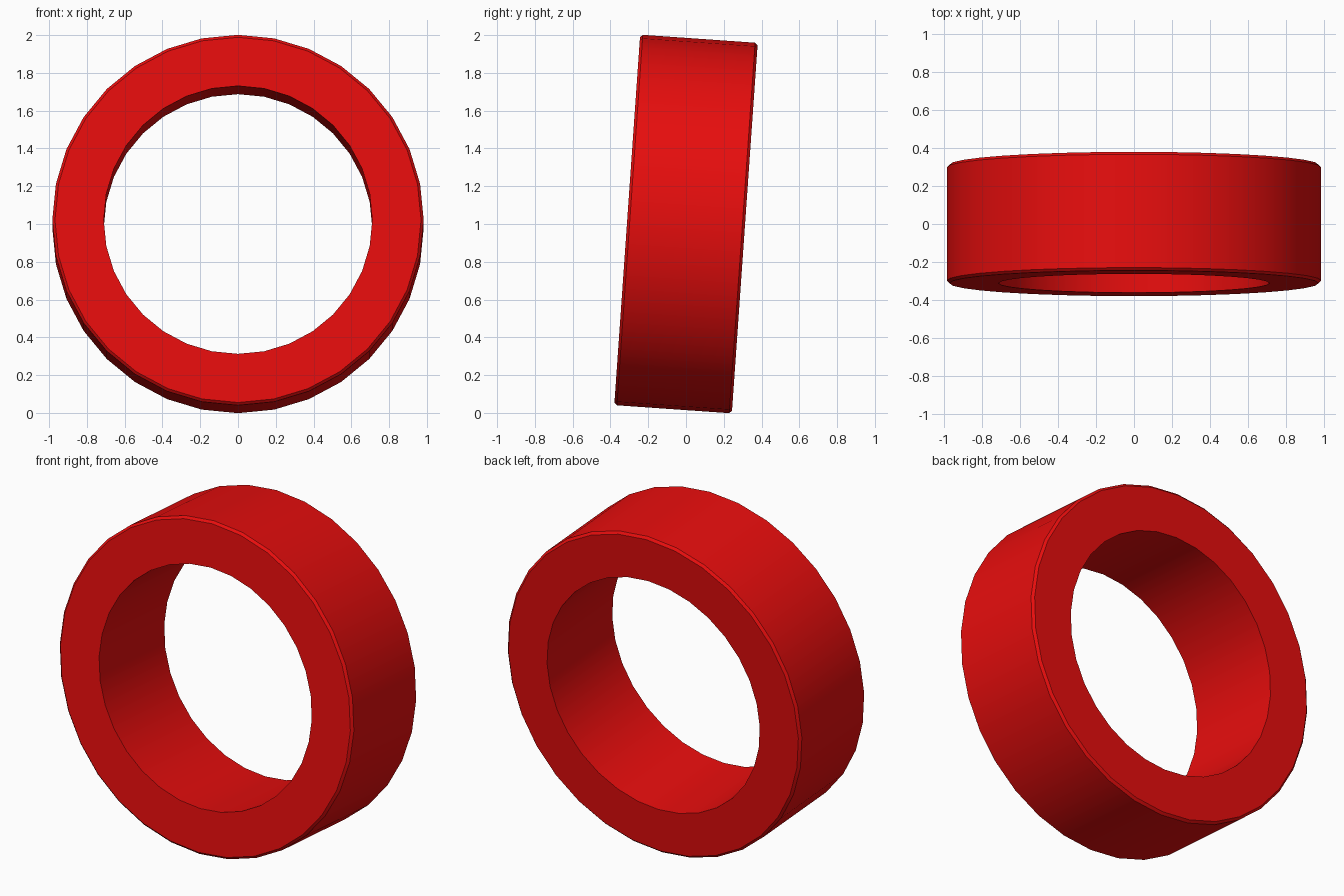
import bpy, math
from mathutils import Matrix

if "Cube" in bpy.data.objects:
    bpy.data.objects.remove(bpy.data.objects["Cube"])

SEG, R_OUT, R_IN, HALF, BEV = 32, 0.983, 0.711, 0.312, 0.014
# Closed ring cross-section (radius, depth), chamfered at the outer rims
profile = [(R_IN, -HALF), (R_OUT - BEV, -HALF), (R_OUT, -HALF + BEV),
           (R_OUT, HALF - BEV), (R_OUT - BEV, HALF), (R_IN, HALF)]
n = len(profile)
verts, faces = [], []
for i in range(SEG):
    a = 2 * math.pi * i / SEG
    verts += [(r * math.cos(a), y, r * math.sin(a)) for r, y in profile]
    for j in range(n):
        k, m = (i + 1) % SEG, (j + 1) % n
        faces.append((i * n + j, i * n + m, k * n + m, k * n + j))

# Ring, leaning back a few degrees
mesh = bpy.data.meshes.new("ring")
mesh.from_pydata(verts, [], faces)
mesh.transform(Matrix.Translation((0, 0, 1.0)) @ Matrix.Rotation(math.radians(-4), 4, 'X'))
mesh.update()
ring = bpy.data.objects.new("ring", mesh)
bpy.context.collection.objects.link(ring)

red = bpy.data.materials.new("red")
red.diffuse_color = (0.8, 0.004, 0.004, 1)
red.use_nodes = True
red.node_tree.nodes["Principled BSDF"].inputs["Base Color"].default_value = red.diffuse_color
mesh.materials.append(red)

bpy.context.view_layer.objects.active = ring
ring.select_set(True)
bpy.ops.object.mode_set(mode='EDIT')
bpy.ops.mesh.select_all(action='SELECT')
bpy.ops.mesh.normals_make_consistent(inside=False)
bpy.ops.object.mode_set(mode='OBJECT')
bpy.ops.object.shade_smooth_by_angle(angle=math.radians(30))
